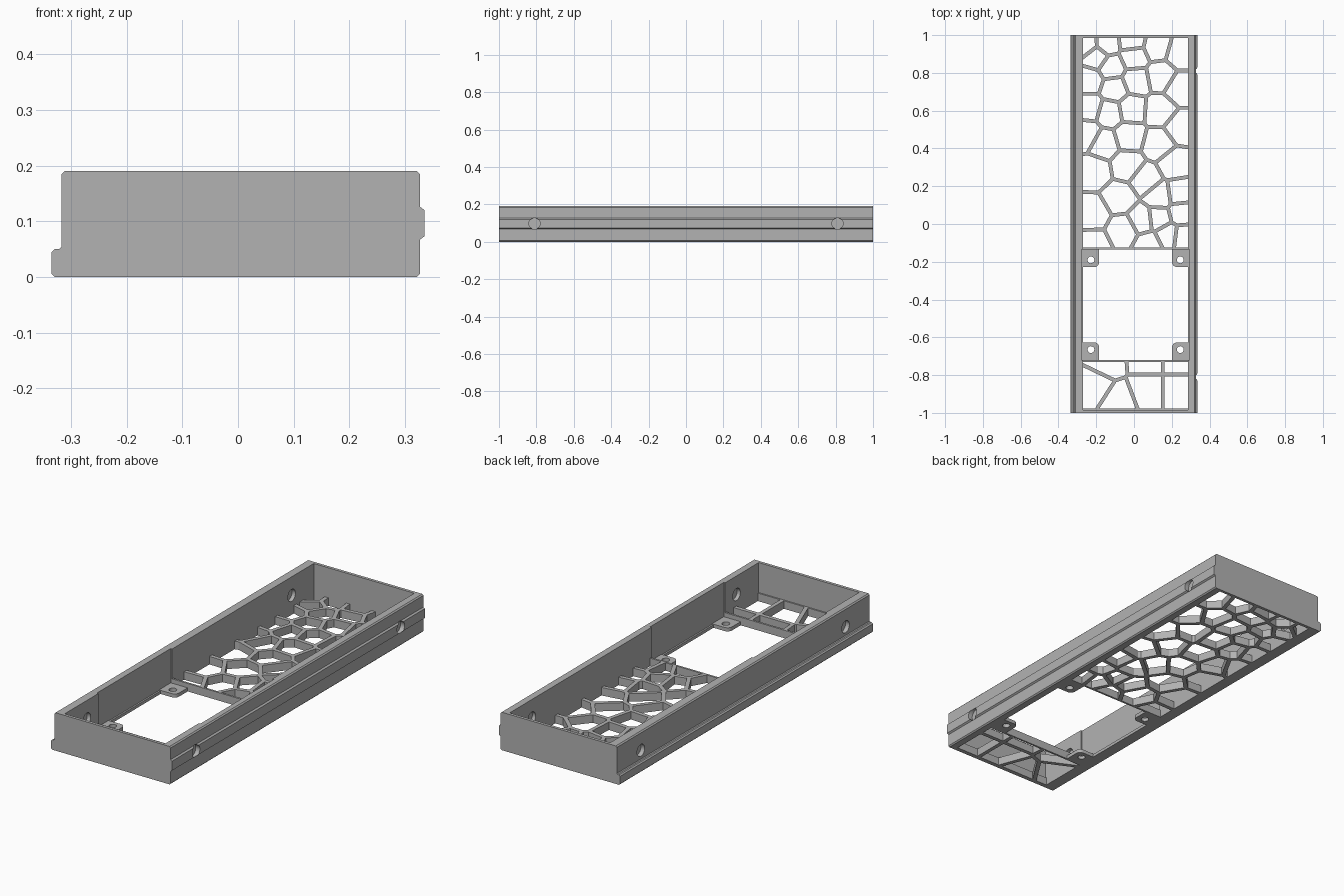
import bpy, bmesh, math
from mathutils import Vector

if "Cube" in bpy.data.objects:
    bpy.data.objects.remove(bpy.data.objects["Cube"], do_unlink=True)

grey = bpy.data.materials.new("plain grey")
grey.diffuse_color = (0.45, 0.45, 0.45, 1)
grey.use_nodes = True
grey.node_tree.nodes["Principled BSDF"].inputs["Base Color"].default_value = (0.45, 0.45, 0.45, 1)


def prisms(name, polys, axis, lo, hi):
    """One object holding a prism for each 2D polygon, extruded along an axis."""
    place = {"x": lambda u, v, w: (w, u, v),
             "y": lambda u, v, w: (u, w, v),
             "z": lambda u, v, w: (u, v, w)}[axis]
    bm = bmesh.new()
    for poly in polys:
        a = [bm.verts.new(place(u, v, lo)) for u, v in poly]
        b = [bm.verts.new(place(u, v, hi)) for u, v in poly]
        bm.faces.new(a)
        bm.faces.new(b[::-1])
        for i in range(len(a)):
            j = (i + 1) % len(a)
            bm.faces.new((a[i], b[i], b[j], a[j]))
    bmesh.ops.recalc_face_normals(bm, faces=bm.faces)
    mesh = bpy.data.meshes.new(name)
    bm.to_mesh(mesh)
    bm.free()
    mesh.materials.append(grey)
    ob = bpy.data.objects.new(name, mesh)
    bpy.context.collection.objects.link(ob)
    return ob


def rect(x0, x1, y0, y1):
    return [(x0, y0), (x1, y0), (x1, y1), (x0, y1)]


def circle(u, v, r, n=32):
    return [(u + r * math.cos(2 * math.pi * i / n), v + r * math.sin(2 * math.pi * i / n))
            for i in range(n)]


def cut(ob, cutter):
    """Subtract the cutter and throw it away."""
    cutter.hide_render = True
    mod = ob.modifiers.new("cut", "BOOLEAN")
    mod.operation, mod.solver, mod.object = "DIFFERENCE", "EXACT", cutter
    bpy.ops.object.select_all(action="DESELECT")
    bpy.context.view_layer.objects.active = ob
    ob.select_set(True)
    bpy.ops.object.modifier_apply(modifier=mod.name)
    bpy.data.objects.remove(cutter, do_unlink=True)


def smooth(ob):
    bpy.ops.object.select_all(action="DESELECT")
    bpy.context.view_layer.objects.active = ob
    ob.select_set(True)
    bpy.ops.object.shade_smooth_by_angle(angle=math.radians(30))


# Inside faces of the walls
X0, X1, Y1 = -0.27, 0.287, 0.985

# Tray walls: one profile with a low ledge on one side and a rail on the other
profile = [(-0.329, 0), (0.321, 0), (0.327, 0.006), (0.327, 0.067), (0.335, 0.073),
           (0.335, 0.12), (0.327, 0.126), (0.327, 0.184), (0.321, 0.19), (-0.311, 0.19),
           (-0.317, 0.184), (-0.317, 0.054), (-0.321, 0.05), (-0.329, 0.05),
           (-0.335, 0.044), (-0.335, 0.006)]
walls = prisms("tray_walls", [profile], "y", -1, 1)
cut(walls, prisms("inside_cutter", [rect(X0, X1, -Y1, Y1)], "z", -0.1, 0.4))
# Shallow recess in both side walls beside the open window
cut(walls, prisms("recess_cutter", [rect(-0.278, 0.295, -0.72, -0.135)], "z", 0.015, 0.4))
# Blind round sockets on the outer and inner faces of each side wall
sockets = [circle(y, 0.097, 0.03) for y in (-0.81, 0.81)]
for lo, hi in ((0.312, 0.4), (0.25, 0.305), (-0.4, -0.296), (-0.289, -0.25)):
    cut(walls, prisms("socket_cutter", sockets, "x", lo, hi))
smooth(walls)


def clip(poly, normal, limit):
    """Keep the part of a polygon where dot(p, normal) <= limit."""
    out = []
    for i, p in enumerate(poly):
        q = poly[(i + 1) % len(poly)]
        dp, dq = p.dot(normal) - limit, q.dot(normal) - limit
        if dp <= 0:
            out.append(p)
        if dp * dq < 0:
            out.append(p.lerp(q, dp / (dp - dq)))
    return out


def cells(seeds, region, half_strut):
    """Cell openings around the seeds, shrunk to leave struts between them."""
    seeds = [Vector(s) for s in seeds]
    result = []
    for s in seeds:
        poly = [Vector(p) for p in region]
        for t in seeds:
            if t != s and poly:
                n = (t - s).normalized()
                poly = clip(poly, n, ((s + t) / 2).dot(n) - half_strut)
        if len(poly) > 2:
            result.append([tuple(p) for p in poly])
    return result


# Open cell floor panels, either side of the window
back_seeds = [
    (-.25, .95), (-.145, .955), (-.20, .885), (-.235, .76), (-.01, .97), (0, .885),
    (.12, .94), (.245, .905), (-.12, .83), (.01, .76), (.14, .785), (.245, .72),
    (-.105, .715), (-.015, .61), (.135, .60), (.245, .51), (-.13, .59), (-.235, .62),
    (-.25, .475), (-.16, .425), (-.025, .465), (.13, .425), (.215, .32), (-.21, .28),
    (-.035, .31), (.06, .235), (-.075, .14), (.135, .145), (.24, .16), (.25, .06),
    (.13, .03), (-.22, .055), (.045, .02), (-.055, -.035), (-.215, -.115),
    (.08, -.11), (.18, -.06), (.26, -.07)]
front_seeds = [(-.145, -.73), (-.205, -.855), (-.08, -.935), (.065, -.88),
               (.065, -.715), (.24, -.88), (.24, -.715)]
for name, seeds, plate_y, open_y in (
        ("back_lattice", back_seeds, (-0.135, 0.992), (-0.125, Y1)),
        ("front_lattice", front_seeds, (-0.992, -0.72), (-0.978, -0.73))):
    panel = prisms(name, [rect(-0.275, 0.291, *plate_y)], "z", 0, 0.04)
    openings = cells(seeds, rect(X0, X1, *open_y), 0.01)
    cut(panel, prisms("cell_cutter", openings, "z", -0.1, 0.2))

# Four corner mounting tabs with screw holes and a rounded inner corner
cx, cy = 0.0085, -0.4275
for sx, side in ((-1, "right"), (1, "left")):
    for sy, end in ((-1, "front"), (1, "back")):
        r = 0.025
        arc = [(0.193 + r - r * math.cos(a), 0.2 + r - r * math.sin(a))
               for a in (math.pi / 2 * i / 6 for i in range(7))]
        outline = arc + [(0.29, 0.2), (0.29, 0.297), (0.193, 0.297)]
        tab = prisms(f"{end}_{side}_tab",
                     [[(cx + sx * u, cy + sy * v) for u, v in outline]], "z", 0, 0.018)
        hole = circle(cx + sx * 0.2365, cy + sy * 0.2375, 0.018, 24)
        cut(tab, prisms("screw_cutter", [hole], "z", -0.1, 0.1))
        smooth(tab)
